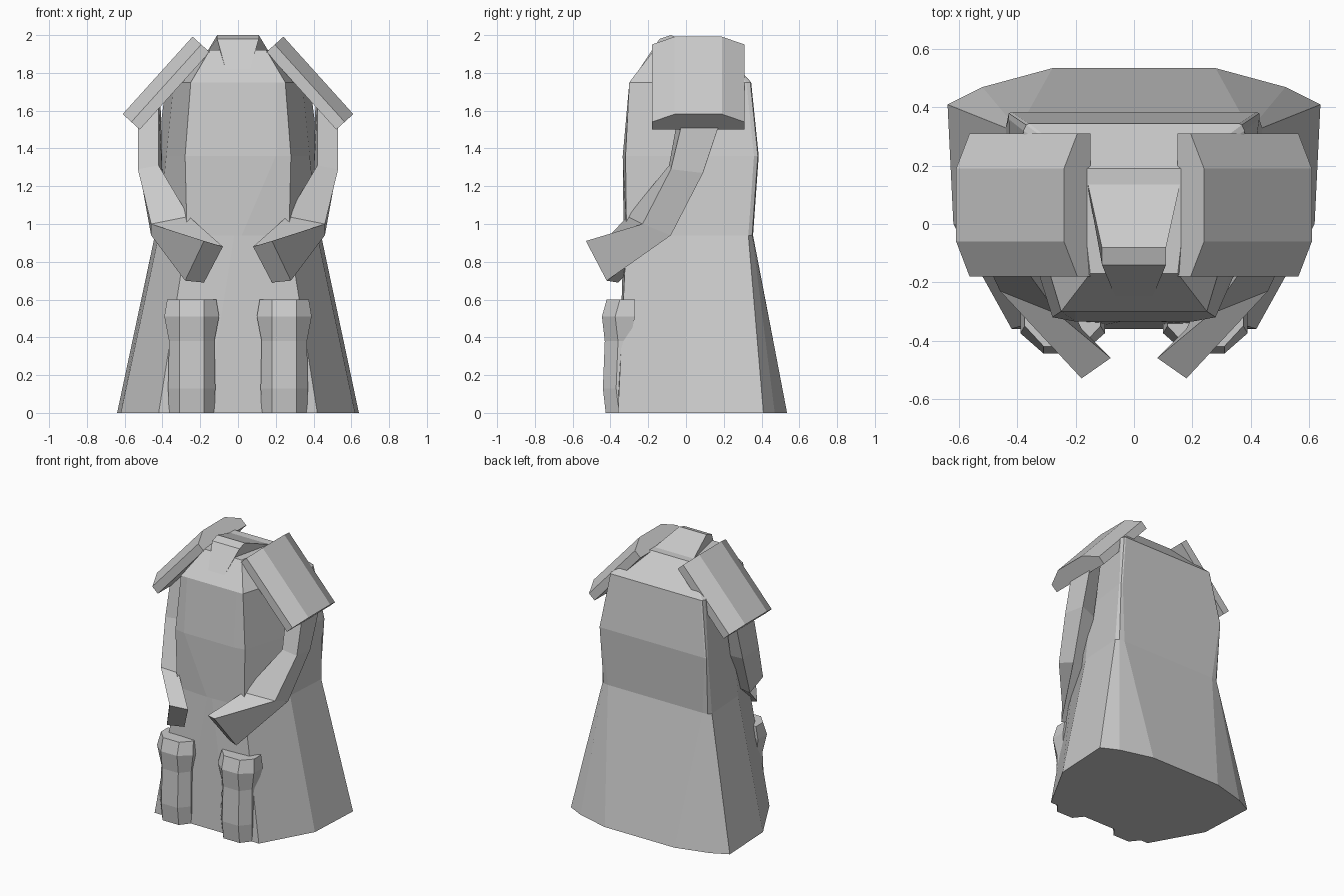
import bpy, bmesh
from mathutils import Vector

cube = bpy.data.objects.get("Cube")
if cube:
    bpy.data.objects.remove(cube)

stone = bpy.data.materials.new("pale_grey")
stone.use_nodes = True
grey = (0.6, 0.6, 0.6, 1)
stone.diffuse_color = grey
stone.node_tree.nodes["Principled BSDF"].inputs["Base Color"].default_value = grey


def loft(name, rings):
    """Skin equal-length closed rings and cap both ends."""
    bm = bmesh.new()
    rows = [[bm.verts.new(p) for p in ring] for ring in rings]
    n = len(rows[0])
    for low, high in zip(rows, rows[1:]):
        for i in range(n):
            j = (i + 1) % n
            bm.faces.new((low[i], low[j], high[j], high[i]))
    bm.faces.new(rows[0])
    bm.faces.new(rows[-1])
    bmesh.ops.remove_doubles(bm, verts=bm.verts, dist=0.001)
    bmesh.ops.recalc_face_normals(bm, faces=bm.faces)
    mesh = bpy.data.meshes.new(name)
    bm.to_mesh(mesh)
    bm.free()
    mesh.materials.append(stone)
    obj = bpy.data.objects.new(name, mesh)
    bpy.context.collection.objects.link(obj)
    return obj


def pair(name, rings):
    """Build a part on the left and its mirror image on the right."""
    for side, s in (("left", 1), ("right", -1)):
        loft(side + "_" + name, [[(s * x, y, z) for x, y, z in r] for r in rings])


def full(half, z):
    """Half outline from back to front, mirrored to a closed ring."""
    return [(x, y, z) for x, y in half] + [(-x, y, z) for x, y in reversed(half)]


# Robe and torso: back edge, back corner, side corner, side, front corner, front
body = [
    (0, [(.28, .535), (.52, .47), (.64, .41), (.62, 0), (.42, -.36), (.17, -.36)]),
    (.94, [(.38, .355), (.42, .35), (.44, .33), (.42, 0), (.27, -.315), (.02, -.33)]),
    (1.36, [(.42, .385), (.43, .38), (.43, .36), (.38, 0), (.28, -.32), (.2, -.335)]),
    (1.75, [(.36, .345), (.37, .34), (.38, .32), (.34, 0), (.25, -.3), (.2, -.3)]),
    (1.92, [(.16, .19), (.17, .19), (.17, .18), (.17, 0), (.15, -.17), (.1, -.17)]),
]
loft("robe_and_torso", [full(half, z) for z, half in body])

# Collar wedge rising from the top of the chest
loft("collar", [
    [(-.06, -.26, 1.8), (.06, -.26, 1.8), (.17, .19, 1.9), (-.17, .19, 1.9)],
    [(-.11, -.14, 1.98), (.11, -.14, 1.98), (.11, -.08, 2), (-.11, -.08, 2)],
])

# Shoulder plates: chamfered slabs sloping outward
along = Vector((.37, 0, -.41))
out = Vector((.742, 0, .67))
start = Vector((.15, 0, 1.91))
section = [(-.18, 0), (-.18, .06), (-.06, .122), (.19, .122), (.31, .06), (.31, 0)]
pair("shoulder_plate", [
    [start + along * t + out * h + Vector((0, y, 0)) for y, h in section] for t in (0, 1)
])

# Sleeves bending forward to the hands
pair("sleeve", [
    [(.53, -.02, 1.54), (.42, -.03, 1.64), (.41, .15, 1.64), (.53, .18, 1.54)],
    [(.53, -.08, 1.29), (.42, -.09, 1.31), (.40, .06, 1.25), (.52, .09, 1.27)],
    [(.46, -.23, 1.0), (.26, -.31, 1.04), (.30, -.1, .95), (.46, -.08, .94)],
    [(.18, -.53, .91), (.08, -.46, .88), (.18, -.36, .69), (.28, -.42, .70)],
])

# Legs: faceted columns with a flared knee block
leg = []
for z, front, half, back in [(0, -.425, .12, -.3), (.13, -.44, .125, -.3),
                             (.38, -.43, .12, -.3), (.51, -.445, .145, -.27),
                             (.6, -.42, .13, -.27)]:
    leg.append([(.245 + dx, y, z) for dx, y in
                [(-.065, front), (.065, front), (half, front + .07),
                 (half, back), (-half, back), (-half, front + .07)]])
pair("leg", leg)
